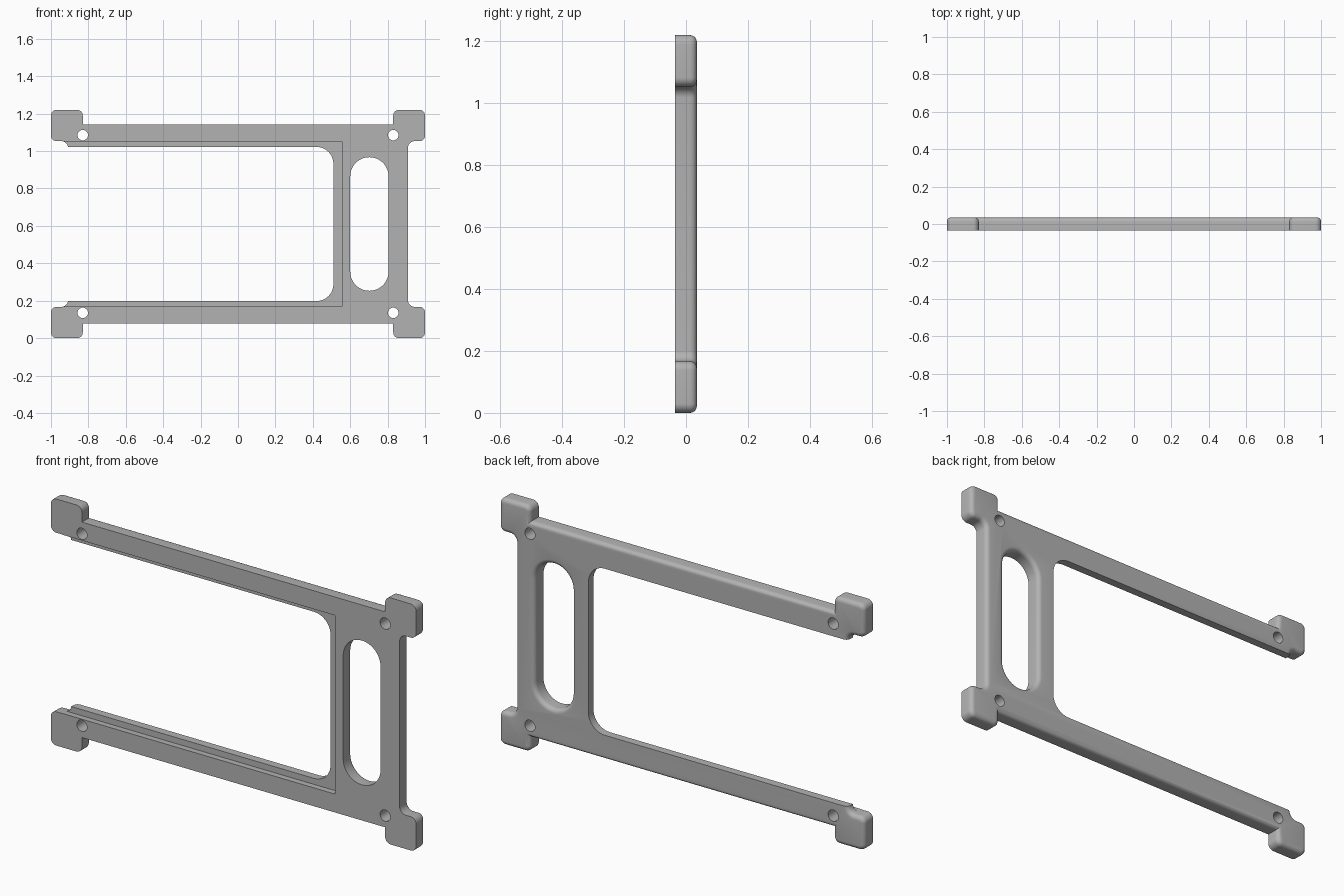
import bpy
import bmesh
from math import cos, sin, pi
from mathutils import Vector

if "Cube" in bpy.data.objects:
    bpy.data.objects.remove(bpy.data.objects["Cube"])

MID = 0.61      # height of the frame's centre line
HALF = 0.035    # half thickness
FILLET = 0.022  # rounding of the back edges

grey = bpy.data.materials.new("plain grey")
grey.use_nodes = True
grey.diffuse_color = (0.45, 0.45, 0.45, 1)
grey.node_tree.nodes["Principled BSDF"].inputs["Base Color"].default_value = grey.diffuse_color


def rounded(corners, steps=10):
    """Polygon from (x, z, radius) corners, each replaced by an arc."""
    out = []
    for i, (x, z, r) in enumerate(corners):
        p = Vector((x, z))
        if r == 0:
            out.append(p)
            continue
        a = (Vector(corners[i - 1][:2]) - p).normalized()
        b = (Vector(corners[(i + 1) % len(corners)][:2]) - p).normalized()
        for k in range(steps + 1):
            t = k / steps * pi / 2
            out.append(p + (a + b) * r - b * r * cos(t) - a * r * sin(t))
    return out


def box(x0, x1, h, r0=0, r1=0):
    return rounded([(x0, -h, r0), (x1, -h, r1), (x1, h, r1), (x0, h, r0)])


def loft(name, rings):
    """Solid through (profile, y) rings running from front to back."""
    bm = bmesh.new()
    loops = [[bm.verts.new((p.x, y, p.y + MID)) for p in prof] for prof, y in rings]
    n = len(loops[0])
    for a, b in zip(loops, loops[1:]):
        for i in range(n):
            j = (i + 1) % n
            bm.faces.new((a[i], a[j], b[j], b[i]))
    bm.faces.new(loops[0])
    bm.faces.new(loops[-1])
    bmesh.ops.recalc_face_normals(bm, faces=bm.faces)
    me = bpy.data.meshes.new(name)
    bm.to_mesh(me)
    bm.free()
    me.materials.append(grey)
    ob = bpy.data.objects.new(name, me)
    bpy.context.collection.objects.link(ob)
    return ob


def cut(target, cutter):
    cutter.hide_render = True
    mod = target.modifiers.new("cut", "BOOLEAN")
    mod.operation = "DIFFERENCE"
    mod.solver = "EXACT"
    mod.object = cutter
    bpy.context.view_layer.objects.active = target
    bpy.ops.object.modifier_apply(modifier=mod.name)
    bpy.data.objects.remove(cutter)


# Outer body: plate with four corner pads, one quarter mirrored both ways
quarter = [(0.909, 0.443, 0.035), (1, 0.443, 0.03), (1, 0.61, 0.03),
           (0.83, 0.61, 0.03), (0.83, 0.533, 0)]
half = quarter + [(-x, z, r) for x, z, r in reversed(quarter)]
outline = rounded(half + [(x, -z, r) for x, z, r in reversed(half)])
frame = loft("mounting_frame", [(outline, -HALF), (outline, HALF)])

# Rounded back rim
bm = bmesh.new()
bm.from_mesh(frame.data)
rim = [e for e in bm.edges if all(v.co.y > 0 for v in e.verts)]
bmesh.ops.bevel(bm, geom=rim, offset=FILLET, segments=5, profile=0.5,
                affect="EDGES", clamp_overlap=False)
bm.to_mesh(frame.data)
bm.free()

# Open slot, and the shallow step around it on the front
cut(frame, loft("slot_cutter", [(box(-1.2, 0.51, 0.412, 0, 0.09), y) for y in (-0.1, 0.1)]))
cut(frame, loft("step_cutter", [(box(-1.2, 0.555, 0.442), y) for y in (-0.1, -0.005)]))


# Handle opening, flared towards the back
def oval(grow):
    r = 0.1025 + grow
    return box(0.7025 - r, 0.7025 + r, 0.357 + grow, r - 0.0005, r - 0.0005)


rings = [(oval(0), -0.1)]
for k in range(6):
    t = k / 5 * pi / 2
    rings.append((oval(FILLET * (1 - cos(t))), HALF - FILLET + FILLET * sin(t)))
rings.append((oval(FILLET), 0.1))
cut(frame, loft("handle_cutter", rings))

# Screw holes
for sx in (-1, 1):
    for sz in (-1, 1):
        ring = [Vector((sx * 0.83 + 0.028 * cos(k * pi / 16),
                        sz * 0.475 + 0.028 * sin(k * pi / 16))) for k in range(32)]
        cut(frame, loft("hole_cutter", [(ring, -0.1), (ring, 0.1)]))

# Smooth fillets, crisp corners
bpy.ops.object.select_all(action="DESELECT")
frame.select_set(True)
bpy.context.view_layer.objects.active = frame
bpy.ops.object.shade_smooth_by_angle(angle=pi / 6)
